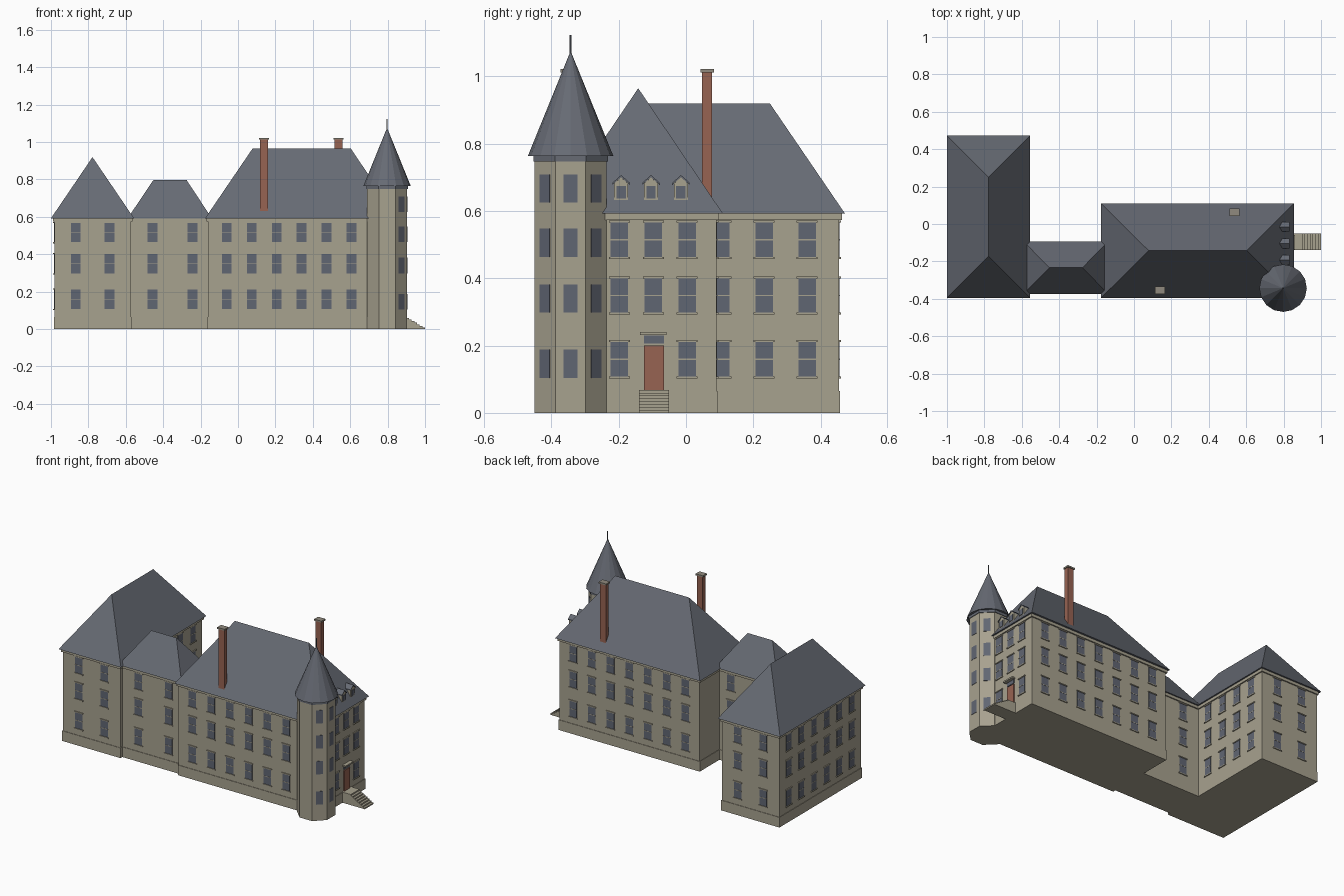
import bpy, bmesh, math
from mathutils import Matrix, Vector

cube = bpy.data.objects.get("Cube")
if cube:
    bpy.data.objects.remove(cube, do_unlink=True)


def material(name, rgb):
    m = bpy.data.materials.new(name)
    m.use_nodes = True
    m.diffuse_color = (*rgb, 1)
    m.node_tree.nodes["Principled BSDF"].inputs["Base Color"].default_value = (*rgb, 1)
    return m


STONE = material("sandstone", (0.39, 0.36, 0.275))
SLATE = material("roof slate", (0.135, 0.147, 0.175))
GLASS = material("window glass", (0.118, 0.132, 0.17))
BRICK = material("red brick", (0.31, 0.125, 0.085))
CAP = material("chimney cap stone", (0.28, 0.255, 0.21))


def finish(name, bm, mat):
    bmesh.ops.recalc_face_normals(bm, faces=bm.faces)
    mesh = bpy.data.meshes.new(name)
    bm.to_mesh(mesh)
    bm.free()
    mesh.materials.append(mat)
    obj = bpy.data.objects.new(name, mesh)
    bpy.context.collection.objects.link(obj)
    return obj


def add_box(bm, lo, hi, frame=Matrix()):
    lo, hi = Vector(lo), Vector(hi)
    size = Matrix.Diagonal((*(hi - lo), 1))
    bmesh.ops.create_cube(bm, size=1, matrix=frame @ Matrix.Translation((lo + hi) / 2) @ size)


def box(name, lo, hi, mat):
    bm = bmesh.new()
    add_box(bm, lo, hi)
    return finish(name, bm, mat)


def prism(name, sides, r1, r2, z1, z2, mat, turn=0.0):
    bm = bmesh.new()
    place = Matrix.Translation((TX, TY, (z1 + z2) / 2)) @ Matrix.Rotation(turn, 4, 'Z')
    bmesh.ops.create_cone(bm, cap_ends=True, segments=sides, radius1=r1, radius2=r2,
                          depth=z2 - z1, matrix=place)
    return finish(name, bm, mat)


def extrude_x(name, profile, x1, x2, mat):
    bm = bmesh.new()
    face = bm.faces.new([bm.verts.new((x1, y, z)) for y, z in profile])
    grown = bmesh.ops.extrude_face_region(bm, geom=[face])["geom"]
    verts = [g for g in grown if isinstance(g, bmesh.types.BMVert)]
    bmesh.ops.translate(bm, verts=verts, vec=(x2 - x1, 0, 0))
    return finish(name, bm, mat)


EAVE = 0.592


def hip_roof(name, x1, x2, y1, y2, ridge_a, ridge_b):
    bm = bmesh.new()
    for p in [(x1, y1, EAVE), (x2, y1, EAVE), (x2, y2, EAVE), (x1, y2, EAVE), ridge_a, ridge_b]:
        bm.verts.new(p)
    bmesh.ops.convex_hull(bm, input=bm.verts[:])
    bmesh.ops.dissolve_limit(bm, angle_limit=0.01, verts=bm.verts[:], edges=bm.edges[:])
    return finish(name, bm, SLATE)


def block(name, x1, x2, y1, y2):
    box(name + "_walls", (x1, y1, 0), (x2, y2, EAVE), STONE)
    p, c = 0.003, 0.008
    box(name + "_plinth", (x1 - p, y1 - p, 0), (x2 + p, y2 + p, 0.065), STONE)
    box(name + "_cornice", (x1 - c, y1 - c, 0.574), (x2 + c, y2 + c, EAVE), STONE)


# Three building blocks and their hipped roofs
block("west_wing", -0.982, -0.573, -0.376, 0.455)
block("link", -0.575, -0.158, -0.357, -0.11)
block("main_house", -0.16, 0.838, -0.376, 0.09)
hip_roof("west_wing_roof", -1, -0.556, -0.395, 0.473, (-0.778, -0.173, 0.919), (-0.778, 0.25, 0.919))
hip_roof("link_roof", -0.59, -0.14, -0.373, -0.094, (-0.452, -0.233, 0.797), (-0.275, -0.233, 0.797))
hip_roof("main_roof", -0.176, 0.855, -0.395, 0.11, (0.078, -0.142, 0.965), (0.603, -0.142, 0.965))

# Sash windows with sills and lintels
panes, trim = bmesh.new(), bmesh.new()
ROWS = [0.159, 0.349, 0.515]


def wall_frame(x, y, z, degrees):
    return Matrix.Translation((x, y, z)) @ Matrix.Rotation(math.radians(degrees - 90), 4, 'Z')


def sash(x, y, z, degrees):
    f = wall_frame(x, y, z, degrees)
    w, h = 0.026, 0.051
    add_box(panes, (-w, -0.002, -h), (w, 0.002, h), f)
    add_box(trim, (-w, -0.002, -0.002), (w, 0.003, 0.002), f)
    for s in (-1, 1):
        zc = s * (h + 0.003)
        add_box(trim, (-w - 0.005, -0.002, zc - 0.003), (w + 0.005, 0.006, zc + 0.003), f)


MAIN_COLS = [-0.06 + 0.1333 * i for i in range(7)]
WING_COLS = [-0.28 + 0.128 * i for i in range(6)]
for z in ROWS:
    for i, x in enumerate(MAIN_COLS):
        if i < 6:
            sash(x, -0.376, z, -90)
        sash(x, 0.09, z, 90)
    for x in (-0.868, -0.687):
        sash(x, -0.376, z, -90)
        sash(x, 0.455, z, 90)
    for x in (-0.457, -0.243):
        sash(x, -0.357, z, -90)
        sash(x, -0.11, z, 90)
    for i, y in enumerate(WING_COLS):
        sash(-0.982, y, z, 180)
        if i > 1:
            sash(-0.573, y, z, 0)
    for y in (-0.198, -0.097, 0.003):
        if y != -0.097 or z != ROWS[0]:
            sash(0.838, y, z, 0)

# Corner tower with pointed roof
TX, TY, APOTHEM = 0.797, -0.343, 0.107
prism("tower_walls", 8, APOTHEM / math.cos(math.pi / 8), APOTHEM / math.cos(math.pi / 8),
      0, 0.76, STONE, math.pi / 8)
prism("tower_cornice", 8, 0.12, 0.12, 0.748, 0.766, SLATE, math.pi / 8)
prism("tower_roof", 16, 0.127, 0, 0.764, 1.076, SLATE)
prism("tower_finial", 8, 0.003, 0.003, 1.06, 1.123, SLATE)
for degrees in (-45, 0, 45):
    a = math.radians(degrees)
    for z in (0.146, 0.34, 0.506, 0.667):
        f = wall_frame(TX + APOTHEM * math.cos(a), TY + APOTHEM * math.sin(a), z, degrees)
        add_box(panes, (-0.021, -0.002, -0.042), (0.021, 0.002, 0.042), f)

# Dormers on the east roof slope
for i in range(3):
    y = -0.193 + 0.089 * i
    h, e = 0.021, 0.026
    extrude_x(f"dormer_{i + 1}", [(y - h, 0.62), (y + h, 0.62), (y + h, 0.682), (y, 0.7), (y - h, 0.682)],
              0.77, 0.827, STONE)
    extrude_x(f"dormer_roof_{i + 1}", [(y - e, 0.678), (y, 0.7), (y + e, 0.678), (y + e, 0.684),
                                       (y, 0.707), (y - e, 0.684)], 0.765, 0.831, SLATE)
    add_box(panes, (0.825, y - 0.014, 0.638), (0.83, y + 0.014, 0.675))

# Entrance door, transom, hood and steps
box("door", (0.836, -0.125, 0.068), (0.844, -0.066, 0.2), BRICK)
add_box(panes, (0.836, -0.125, 0.206), (0.842, -0.066, 0.23))
box("door_hood", (0.83, -0.137, 0.231), (0.862, -0.058, 0.24), STONE)
steps = [(0.83, 0)]
COUNT = 8
for i in range(COUNT):
    x = 1 - 0.0143 * i
    steps += [(x, 0.0085 * i), (x, 0.0085 * (i + 1))]
steps.append((0.83, 0.0085 * COUNT))
bm = bmesh.new()
side = bm.faces.new([bm.verts.new((x, -0.14, z)) for x, z in steps])
grown = bmesh.ops.extrude_face_region(bm, geom=[side])["geom"]
bmesh.ops.translate(bm, verts=[g for g in grown if isinstance(g, bmesh.types.BMVert)], vec=(0, 0.09, 0))
finish("entrance_steps", bm, STONE)

finish("window_panes", panes, GLASS)
finish("window_trim", trim, STONE)

# Tall chimneys with caps
for name, x, y in (("front_chimney", 0.139, -0.353), ("back_chimney", 0.537, 0.063)):
    box(name, (x - 0.021, y - 0.015, 0.6), (x + 0.021, y + 0.015, 1.013), BRICK)
    box(name + "_cap", (x - 0.026, y - 0.02, 1.012), (x + 0.026, y + 0.02, 1.022), CAP)
